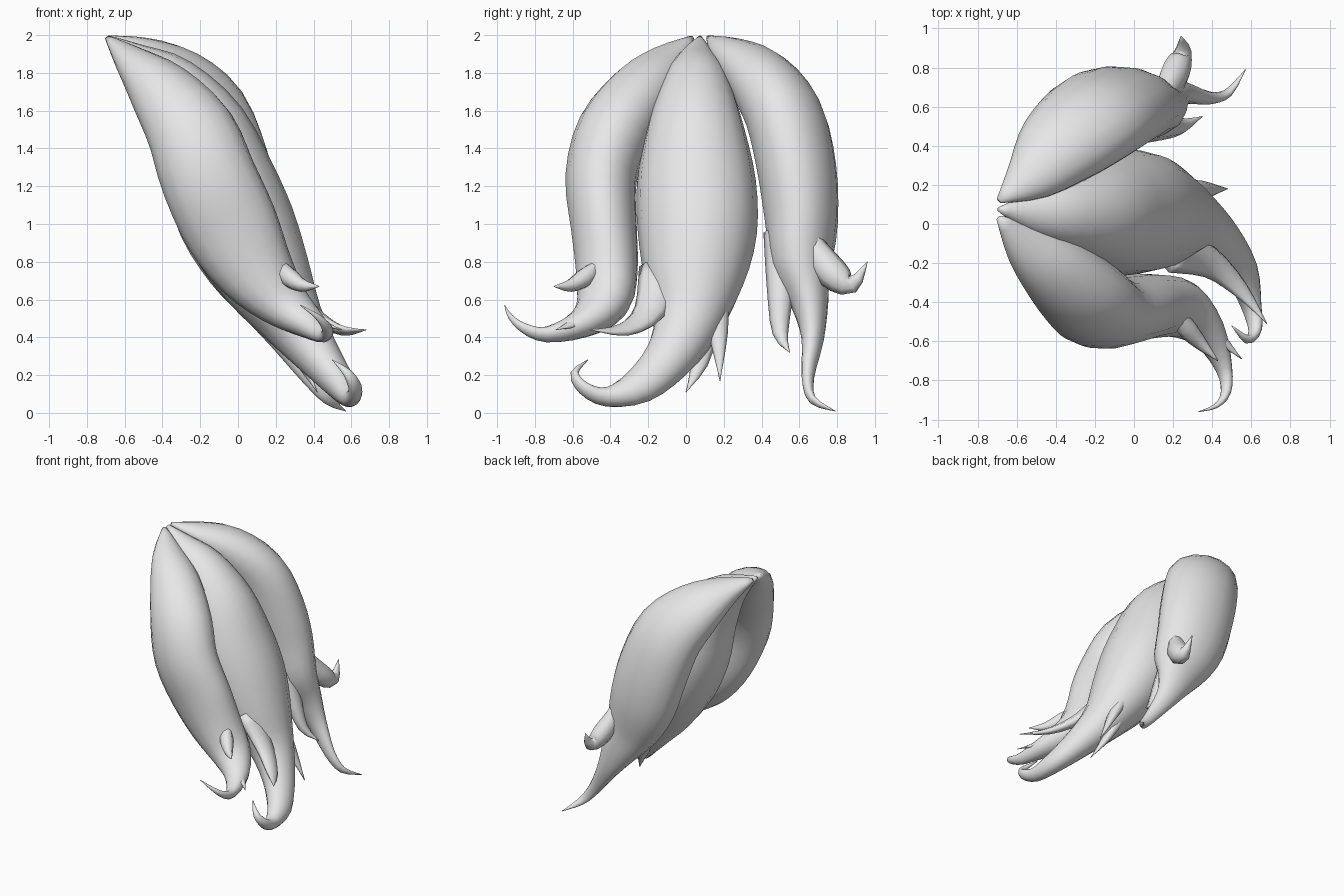
import bpy, bmesh, math
from mathutils import Vector

mat = bpy.data.materials.new("light grey")
mat.diffuse_color = (0.8, 0.8, 0.8, 1)


def spline(a, b, c, d, t):
    """Catmull-Rom interpolation of (x, y, z, width, thickness) stations."""
    return [0.5 * (2 * q + (r - p) * t + (2 * p - 5 * q + 4 * r - s) * t * t
                   + (3 * q - p - 3 * r + s) * t ** 3) for p, q, r, s in zip(a, b, c, d)]


def lock(name, stations, sides=16, steps=3, skew=0.0):
    """Loft an elliptical tube along a path, closed at both ends; skew leans the section."""
    n = len(stations)
    rows = []
    for i in range(n - 1):
        quad = [stations[min(max(i + k, 0), n - 1)] for k in (-1, 0, 1, 2)]
        rows += [spline(*quad, s / steps) for s in range(steps)]
    rows.append(stations[-1])
    pts = [Vector(r[:3]) for r in rows]
    bm = bmesh.new()
    rings = []
    u = Vector((0, 1, 0))
    for i, r in enumerate(rows):
        tan = (pts[min(i + 1, len(pts) - 1)] - pts[max(i - 1, 0)]).normalized()
        u = (u - tan * u.dot(tan)).normalized()      # carry the frame along the path
        v = tan.cross(u)
        w, t = max(r[3], 0.002), max(r[4], 0.002)
        rings.append([bm.verts.new(pts[i] + u * w * math.cos(a) + v * t * math.sin(a + skew))
                      for a in (2 * math.pi * k / sides for k in range(sides))])
    for p, q in zip(rings, rings[1:]):
        for k in range(sides):
            j = (k + 1) % sides
            bm.faces.new((p[k], p[j], q[j], q[k]))
    bm.faces.new(rings[0])
    bm.faces.new(rings[-1])
    bmesh.ops.recalc_face_normals(bm, faces=bm.faces)
    me = bpy.data.meshes.new(name)
    bm.to_mesh(me)
    bm.free()
    me.materials.append(mat)
    ob = bpy.data.objects.new(name, me)
    bpy.context.collection.objects.link(ob)
    for f in me.polygons:
        f.use_smooth = True


def wisp(name, path, width, thick):
    """Thin strand that tapers to a point, with its base sunk in a lock."""
    n = len(path) - 1
    lock(name, [(*p, width * (1 - i / n) ** 0.8, thick * (1 - i / n) ** 0.8)
                for i, p in enumerate(path)], 8)


# Three main locks fanning out from a shared root
lock("front_lock", [
    (-.69, .03, 1.985, .015, .015), (-.56, -.10, 1.86, .12, .09),
    (-.41, -.23, 1.71, .18, .17), (-.25, -.38, 1.49, .205, .23),
    (-.155, -.45, 1.24, .195, .25), (-.035, -.435, .98, .18, .25),
    (.09, -.42, .76, .17, .205), (.24, -.44, .58, .15, .135),
    (.38, -.56, .47, .09, .08), (.46, -.74, .415, .04, .045),
    (.47, -.86, .45, .025, .028), (.42, -.93, .51, .013, .015),
    (.33, -.96, .57, .002, .002)], skew=.15)

lock("middle_lock", [
    (-.69, .075, 1.985, .012, .015), (-.54, .06, 1.88, .10, .08),
    (-.37, .055, 1.74, .18, .17), (-.20, .05, 1.5, .26, .25),
    (-.09, .055, 1.22, .315, .29), (.03, .06, .95, .315, .29),
    (.16, .04, .70, .265, .24), (.30, .005, .47, .18, .165),
    (.44, -.10, .28, .13, .115), (.55, -.25, .14, .10, .08),
    (.60, -.42, .085, .05, .055), (.62, -.54, .13, .03, .04),
    (.58, -.59, .21, .02, .025), (.50, -.52, .28, .002, .002)])

lock("back_lock", [
    (-.69, .12, 1.985, .015, .015), (-.53, .24, 1.895, .13, .11),
    (-.38, .39, 1.77, .205, .20), (-.22, .52, 1.57, .235, .26),
    (-.12, .585, 1.3, .235, .275), (-.04, .61, 1.02, .215, .265),
    (.06, .61, .77, .175, .21), (.15, .655, .58, .11, .14),
    (.25, .67, .39, .065, .08), (.38, .645, .19, .037, .045),
    (.48, .67, .07, .022, .028), (.57, .79, .01, .002, .002)], skew=-.3)

# Loose strands splitting off the front lock
lock("front_wisp_upper", [
    (.22, -.44, .82, .005, .005), (.26, -.52, .73, .05, .05),
    (.34, -.61, .675, .035, .035), (.43, -.70, .67, .002, .002)], 8)
wisp("front_wisp_lower", [(.26, -.46, .62), (.42, -.57, .49), (.55, -.69, .44)], .07, .04)

# Loose strands splitting off the middle lock
wisp("middle_wisp_side", [(.19, -.13, .76), (.38, -.19, .54), (.54, -.33, .44), (.68, -.51, .44)], .12, .06)
wisp("middle_wisp_back", [(.20, .14, .70), (.35, .17, .42), (.48, .18, .17)], .09, .06)
wisp("middle_wisp_under", [(.24, .10, .46), (.34, .07, .26), (.42, .0, .11)], .08, .05)

# Loose strands splitting off the back lock
wisp("back_wisp_inner", [(.03, .51, .95), (.14, .50, .66), (.24, .50, .42), (.35, .55, .32)], .10, .08)
lock("back_wisp_curl", [
    (.16, .62, 1.04, .005, .005), (.17, .68, .87, .07, .06), (.215, .78, .735, .085, .075),
    (.25, .88, .68, .05, .045), (.24, .96, .80, .002, .002)], 8)
